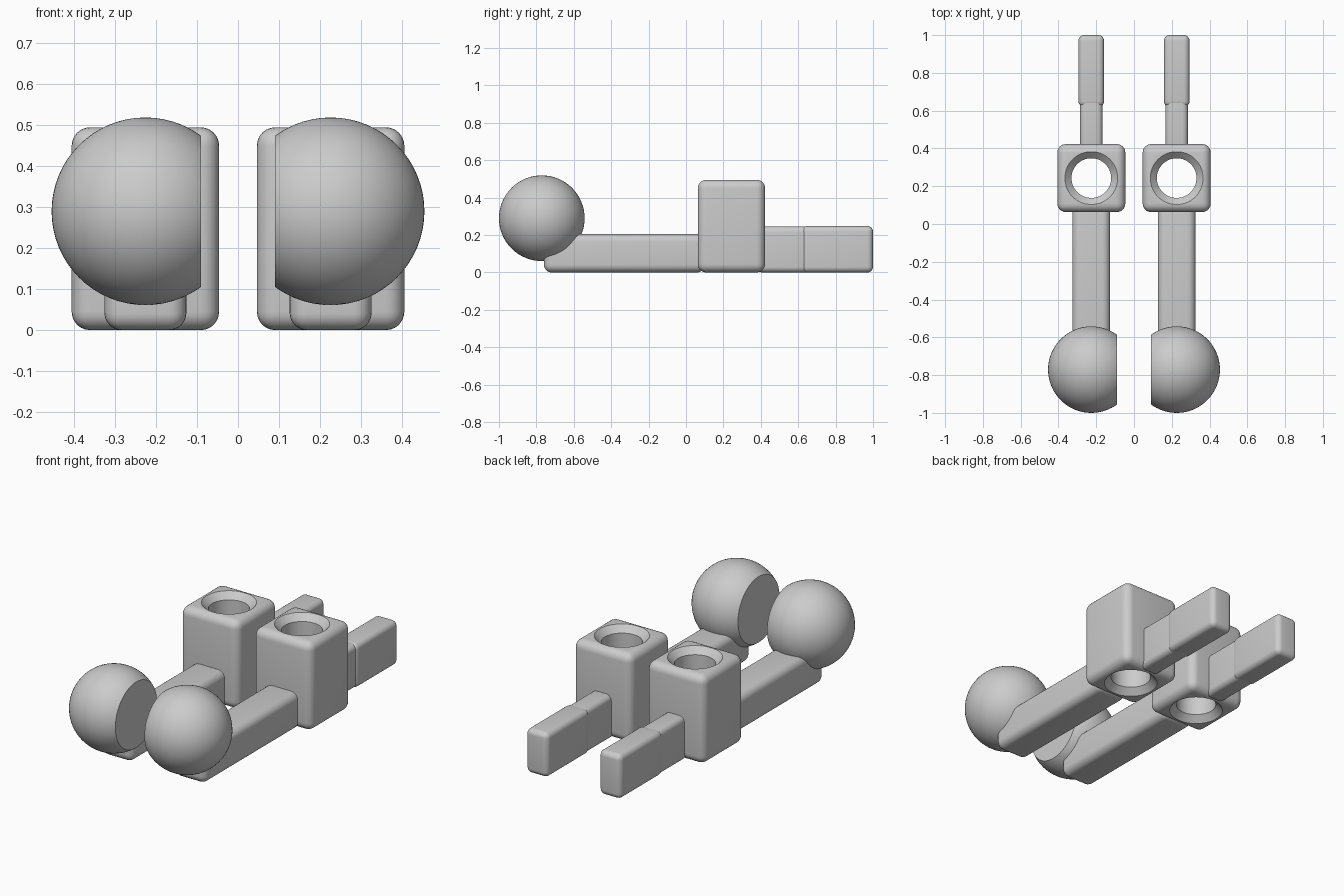
import bpy, bmesh, math
from mathutils import Matrix, Vector

cube = bpy.data.objects.get("Cube")
if cube:
    bpy.data.objects.remove(cube, do_unlink=True)

grey = bpy.data.materials.new("plain_grey")
grey.use_nodes = True
colour = (0.6, 0.6, 0.6, 1)
grey.diffuse_color = colour
grey.node_tree.nodes["Principled BSDF"].inputs["Base Color"].default_value = colour

AXIS = 0.226      # sideways offset of each peg from the middle
BLOCK_Y = 0.243   # centre of the drilled block


def make_object(name, bm):
    mesh = bpy.data.meshes.new(name)
    bmesh.ops.recalc_face_normals(bm, faces=bm.faces)
    bm.to_mesh(mesh)
    bm.free()
    mesh.materials.append(grey)
    obj = bpy.data.objects.new(name, mesh)
    bpy.context.collection.objects.link(obj)
    return obj


def finish(obj):
    """Smooth the rounded faces and mirror the part to the other side."""
    bpy.ops.object.select_all(action='DESELECT')
    obj.select_set(True)
    bpy.context.view_layer.objects.active = obj
    bpy.ops.object.shade_smooth_by_angle(angle=math.radians(30))
    obj.modifiers.new("mirror", 'MIRROR').use_mirror_merge = False


def rounded_box(name, width, y0, y1, height, radius):
    bm = bmesh.new()
    size = Matrix.Diagonal((width, y1 - y0, height, 1))
    place = Matrix.Translation((AXIS, (y0 + y1) / 2, height / 2))
    bmesh.ops.create_cube(bm, size=1, matrix=place @ size)
    bmesh.ops.bevel(bm, geom=bm.edges[:], offset=radius, segments=6,
                    profile=0.5, affect='EDGES')
    return make_object(name, bm)


# Arm and two-step tail
finish(rounded_box("arm", 0.2, -0.76, 0.1, 0.205, 0.042))
finish(rounded_box("tail_neck", 0.12, 0.38, 0.7, 0.246, 0.03))
finish(rounded_box("tail_grip", 0.136, 0.62, 1.0, 0.248, 0.03))

# Block with a through hole, countersunk at both ends
block = rounded_box("block", 0.36, 0.063, 0.423, 0.495, 0.045)
bm = bmesh.new()
rings = []
for radius, z in ((0.175, -0.035), (0.105, 0.035), (0.105, 0.46), (0.175, 0.53)):
    ring = bmesh.ops.create_circle(
        bm, segments=64, radius=radius,
        matrix=Matrix.Translation((AXIS, BLOCK_Y, z)))["verts"]
    rings.append(ring)
for low, high in zip(rings, rings[1:]):
    for i in range(len(low)):
        j = (i + 1) % len(low)
        bm.faces.new((low[i], low[j], high[j], high[i]))
bm.faces.new(rings[0])
bm.faces.new(rings[-1])
cutter = make_object("hole_cutter", bm)
cutter.hide_render = True
drill = block.modifiers.new("hole", 'BOOLEAN')
drill.operation = 'DIFFERENCE'
drill.solver = 'EXACT'
drill.object = cutter
bpy.context.view_layer.update()
drilled = bpy.data.meshes.new_from_object(
    block.evaluated_get(bpy.context.evaluated_depsgraph_get()))
block.modifiers.clear()
block.data = drilled
bpy.data.objects.remove(cutter, do_unlink=True)
finish(block)

# Ball with a flat on the inner side
bm = bmesh.new()
bmesh.ops.create_uvsphere(bm, u_segments=64, v_segments=32, radius=0.229,
                          matrix=Matrix.Translation((AXIS, -0.771, 0.29)))
cut = bmesh.ops.bisect_plane(bm, geom=bm.verts[:] + bm.edges[:] + bm.faces[:],
                             plane_co=Vector((0.09, 0, 0)),
                             plane_no=Vector((1, 0, 0)), clear_inner=True)
rim = [e for e in cut["geom_cut"] if isinstance(e, bmesh.types.BMEdge)]
bmesh.ops.edgeloop_fill(bm, edges=rim)
finish(make_object("ball", bm))
